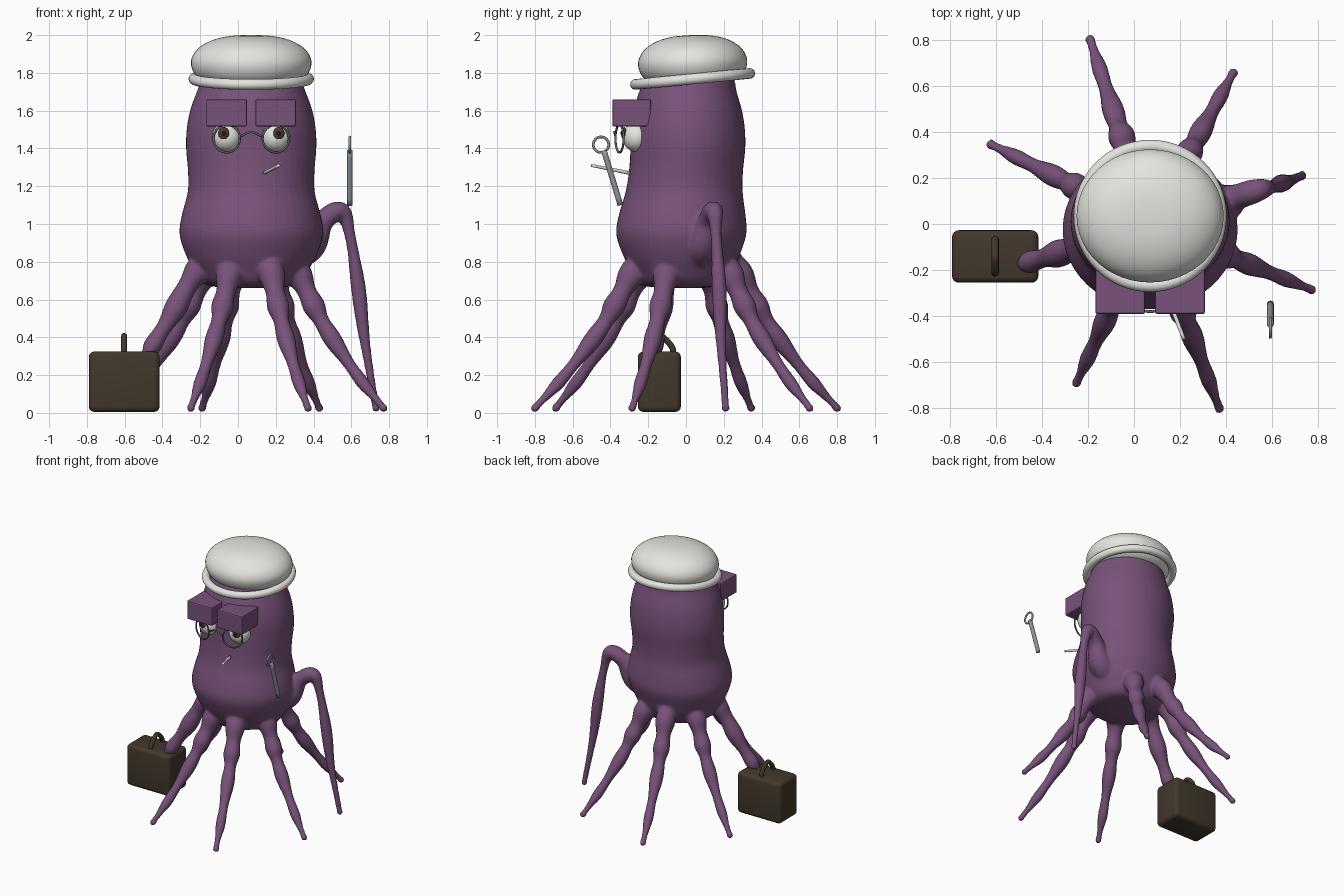
import bpy, bmesh, math
from mathutils import Vector, Matrix, Quaternion

if "Cube" in bpy.data.objects:
    bpy.data.objects.remove(bpy.data.objects["Cube"])


def material(name, rgb):
    m = bpy.data.materials.new(name)
    m.diffuse_color = (*rgb, 1)
    m.use_nodes = True
    m.node_tree.nodes["Principled BSDF"].inputs["Base Color"].default_value = m.diffuse_color
    return m


PURPLE = material("purple_skin", (0.19, 0.085, 0.195))
WHITE = material("off_white", (0.78, 0.78, 0.74))
LEATHER = material("dark_leather", (0.055, 0.040, 0.025))
STEEL = material("steel", (0.28, 0.30, 0.33))
WIRE = material("dark_wire", (0.13, 0.13, 0.14))
IRIS = material("brown_iris", (0.075, 0.040, 0.025))
BLACK = material("pupil_black", (0.012, 0.010, 0.010))


def spline(points, steps):
    """Catmull-Rom samples through points of any dimension."""
    pts = [Vector(p) for p in points]
    pts = [2 * pts[0] - pts[1]] + pts + [2 * pts[-1] - pts[-2]]
    out = []
    for a, b, c, d in zip(pts, pts[1:], pts[2:], pts[3:]):
        for i in range(steps):
            t = i / steps
            out.append(0.5 * (2 * b + (c - a) * t + (2 * a - 5 * b + 4 * c - d) * t ** 2
                              + (3 * b - a - 3 * c + d) * t ** 3))
    return out + [pts[-2]]


def skin(bm, rings, closed=False):
    """Bridge rings of points; cap the ends unless the rings form a loop."""
    loops = [[bm.verts.new(p) for p in r] for r in rings]
    pairs = list(zip(loops, loops[1:])) + ([(loops[-1], loops[0])] if closed else [])
    for a, b in pairs:
        n = len(a)
        for i in range(n):
            bm.faces.new((a[i], a[(i + 1) % n], b[(i + 1) % n], b[i]))
    if not closed:
        bm.faces.new(loops[0][::-1])
        bm.faces.new(loops[-1])


def tube(bm, path, n=16):
    """Round tube along (x, y, z, radius) samples."""
    pos = [p.to_3d() for p in path]
    q, prev, rings = Quaternion(), Vector((0, 0, 1)), []
    for i, p in enumerate(pos):
        d = (pos[min(i + 1, len(pos) - 1)] - pos[max(i - 1, 0)]).normalized()
        q = prev.rotation_difference(d) @ q
        prev = d
        rings.append([p + q @ Vector((path[i][3] * math.cos(a), path[i][3] * math.sin(a), 0))
                      for a in (k * math.tau / n for k in range(n))])
    skin(bm, rings)


def lathe(bm, profile, n=48):
    """Elliptical rings from (x, y, z, rx, ry)."""
    skin(bm, [[(x + rx * math.cos(k * math.tau / n), y + ry * math.sin(k * math.tau / n), z)
               for k in range(n)] for x, y, z, rx, ry in profile])


def torus(bm, R, r, n=48, m=12):
    skin(bm, [[((R + r * math.cos(b)) * math.cos(a), (R + r * math.cos(b)) * math.sin(a), r * math.sin(b))
               for b in (j * math.tau / m for j in range(m))]
              for a in (k * math.tau / n for k in range(n))], closed=True)


def finish(name, bm, mat, matrix=None, smooth=True):
    bmesh.ops.recalc_face_normals(bm, faces=bm.faces)
    if matrix:
        bm.transform(matrix)
    me = bpy.data.meshes.new(name)
    bm.to_mesh(me)
    bm.free()
    me.materials.append(mat)
    for p in me.polygons:
        p.use_smooth = smooth
    ob = bpy.data.objects.new(name, me)
    bpy.context.collection.objects.link(ob)
    return ob


def place(loc, rot=(0, 0, 0), scale=(1, 1, 1)):
    r = Matrix.Rotation(rot[2], 4, 'Z') @ Matrix.Rotation(rot[1], 4, 'Y') @ Matrix.Rotation(rot[0], 4, 'X')
    return Matrix.Translation(loc) @ r @ Matrix.Diagonal((*scale, 1))


def ball(name, mat, loc, scale, rot=(0, 0, 0)):
    bm = bmesh.new()
    bmesh.ops.create_uvsphere(bm, u_segments=32, v_segments=20, radius=1)
    return finish(name, bm, mat, place(loc, rot, scale))


def box(name, mat, lo, hi, bevel, segments, smooth):
    bm = bmesh.new()
    bmesh.ops.create_cube(bm, size=1)
    lo, hi = Vector(lo), Vector(hi)
    bmesh.ops.bevel
    bm.transform(place((lo + hi) / 2, scale=hi - lo))
    bmesh.ops.bevel(bm, geom=bm.edges[:], offset=bevel, segments=segments, profile=0.5, affect='EDGES')
    return finish(name, bm, mat, smooth=smooth)


def rod(name, mat, points, steps=8):
    bm = bmesh.new()
    tube(bm, spline(points, steps), 12)
    return finish(name, bm, mat)


# Body: head and bulging belly, (z, rx, ry, centre y)
CX = 0.07
body = [(0.66, .12, .10, -.02), (0.68, .24, .22, -.02), (0.76, .305, .275, -.02), (0.85, .352, .315, -.025),
        (0.95, .38, .345, -.025), (1.05, .367, .335, -.02), (1.17, .336, .31, -.01), (1.28, .335, .302, 0),
        (1.4, .345, .304, .01), (1.5, .342, .302, .01), (1.6, .324, .287, .01), (1.7, .288, .258, .01),
        (1.78, .25, .228, .02), (1.86, .14, .13, .03)]
bm = bmesh.new()
lathe(bm, spline([(CX, cy, z, rx, ry) for z, rx, ry, cy in body], 4))

# Tentacles: lumpy tapering legs flaring out to their tips
leg = [(.86, .20, .075), (.77, .33, .068), (.60, .45, .056), (.44, .57, .046), (.20, .80, .034), (.025, 1, .021)]


def add_tentacle(points, lumps):
    path = spline(points, 10)
    for i, p in enumerate(path):
        t = i / (len(path) - 1)
        p[3] *= 1 + 0.13 * min(1, 3 * t) * math.sin(t * math.tau * lumps)
    tube(bm, path)
    bmesh.ops.create_uvsphere(bm, u_segments=16, v_segments=10, radius=path[-1][3] * 1.15,
                              matrix=Matrix.Translation(path[-1].to_3d()))


for tx, ty in [(-.19, .80), (.43, .655), (-.62, .345), (.77, -.285), (-.25, -.69), (.37, -.80)]:
    add_tentacle([(CX + (tx - CX) * f, ty * f, z, r) for z, f, r in leg], 5)
# Arm reaching down to the case
add_tentacle([(-.06, -.05, .86, .075), (-.16, -.08, .80, .07), (-.25, -.105, .70, .062),
              (-.35, -.135, .52, .052), (-.45, -.165, .36, .044), (-.49, -.175, .28, .035)], 4)
# Raised arm bent like an elbow
add_tentacle([(.24, .05, .82, .09), (.38, .085, .89, .085), (.455, .12, 1.02, .062), (.55, .15, 1.065, .043),
              (.595, .16, .93, .034), (.635, .175, .68, .036), (.67, .185, .39, .031), (.73, .21, .025, .020)], 3)
octopus = finish("body_and_tentacles", bm, PURPLE)
mod = octopus.modifiers.new("blend", 'REMESH')
mod.mode, mod.voxel_size, mod.use_smooth_shade = 'VOXEL', 0.0105, True
mod = octopus.modifiers.new("soften", 'SMOOTH')
mod.factor, mod.iterations = 0.5, 8

# Hat: puffy crown and tilted rolled brim
crown = [(-.06, .18), (-.045, .25), (-.01, .297), (.045, .319), (.095, .308), (.14, .268), (.175, .20),
         (.195, .11), (.20, .01)]
bm = bmesh.new()
lathe(bm, spline([(0, 0, z, r, r * .905) for z, r in crown], 4))
finish("hat_crown", bm, WHITE, place((CX, .037, 1.80), (math.radians(2), 0, 0)))
bm = bmesh.new()
torus(bm, .304, .028, 64, 16)
finish("hat_brim", bm, WHITE, place((CX, .035, 1.768), (math.radians(5.5), 0, 0)))

# Face: brow blocks, eyes and round spectacles on each side
for side, label in ((-1, "left"), (1, "right")):
    x = CX + side * .13
    bx = CX + side * .13
    box(label + "_brow", PURPLE, (bx - .108, -.39, 1.517), (bx + .108, -.185, 1.66), .008, 2, False)
    ball(label + "_eye", WHITE, (x, -.262, 1.46), (.078, .075, .078))
    ix = x + side * .016
    ball(label + "_iris", IRIS, (ix, -.329, 1.48), (.030, .014, .033), (0, 0, side * .2))
    ball(label + "_pupil", BLACK, (ix, -.340, 1.48), (.013, .006, .014), (0, 0, side * .2))
    bm = bmesh.new()
    torus(bm, .073, .006, 40, 8)
    finish(label + "_spectacle_ring", bm, WIRE, place((x, -.352, 1.452), (math.pi / 2, 0, side * .3)))
rod("spectacle_bridge", WIRE, [(.015, -.373, 1.465, .006), (.07, -.38, 1.487, .006), (.125, -.373, 1.465, .006)])

# Small white stick at the mouth
rod("mouth_stick", WHITE, [(.14, -.30, 1.27, .010), (.217, -.50, 1.31, .008)])

# Floating ringed tool beside the head
rod("tool_handle", STEEL, [(.592, -.435, 1.39, .015), (.592, -.347, 1.10, .015)])
bm = bmesh.new()
torus(bm, .041, .007, 32, 8)
finish("tool_ring", bm, STEEL, place((.592, -.45, 1.42), (0, math.pi / 2, 0)))

# Case with an arched handle
box("case", LEATHER, (-.79, -.255, .005), (-.415, -.027, .325), .03, 4, True)
rod("case_handle", LEATHER, [(-.603, -.21, .30, .016), (-.603, -.205, .35, .016), (-.603, -.14, .407, .016),
                             (-.603, -.075, .35, .016), (-.603, -.07, .30, .016)])
